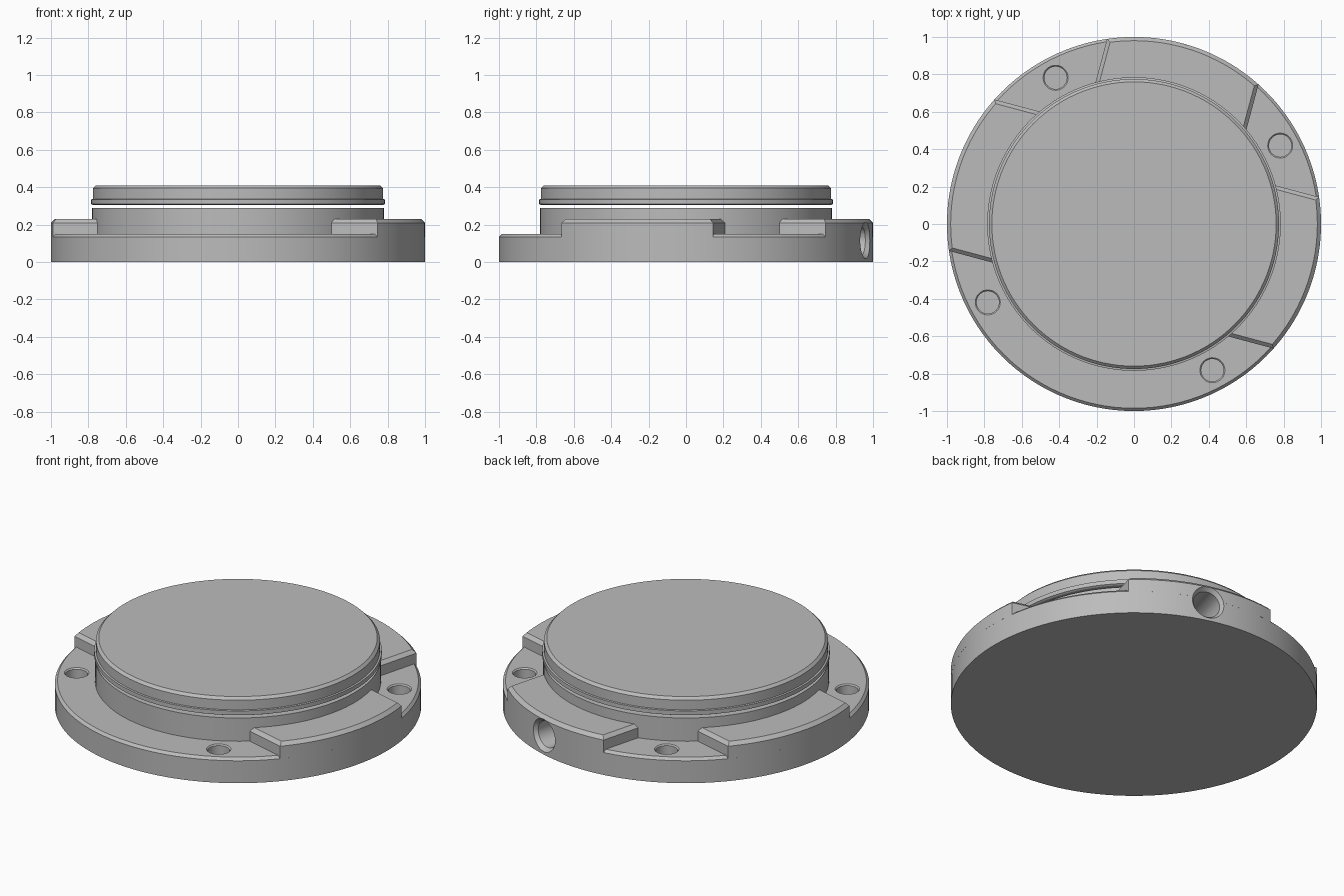
import bpy, bmesh
from math import sin, cos, asin, acos, pi, radians
from mathutils import Matrix

if "Cube" in bpy.data.objects:
    bpy.data.objects.remove(bpy.data.objects["Cube"])

SEGMENTS = 120
grey = bpy.data.materials.new("plain grey")
grey.use_nodes = True
colour = (0.5, 0.5, 0.5, 1)
grey.diffuse_color = colour
grey.node_tree.nodes["Principled BSDF"].inputs["Base Color"].default_value = colour


def finish(name, bm):
    bmesh.ops.recalc_face_normals(bm, faces=bm.faces)
    mesh = bpy.data.meshes.new(name)
    bm.to_mesh(mesh)
    bm.free()
    mesh.materials.append(grey)
    obj = bpy.data.objects.new(name, mesh)
    bpy.context.collection.objects.link(obj)
    return obj


def stack(name, rings):
    """Solid made by skinning matching rings of points, capped at both ends."""
    bm = bmesh.new()
    loops = [[bm.verts.new(p) for p in ring] for ring in rings]
    n = len(loops[0])
    for a, b in zip(loops, loops[1:]):
        for i in range(n):
            j = (i + 1) % n
            bm.faces.new((a[i], a[j], b[j], b[i]))
    bm.faces.new(loops[0][::-1])
    bm.faces.new(loops[-1])
    return finish(name, bm)


def lathe(name, profile, segments=SEGMENTS):
    angles = [2 * pi * i / segments for i in range(segments)]
    return stack(name, [[(r * cos(a), r * sin(a), z) for a in angles]
                        for r, z in profile])


def cut(target, cutter):
    mod = target.modifiers.new("cut", "BOOLEAN")
    mod.operation = "DIFFERENCE"
    mod.solver = "EXACT"
    mod.object = cutter
    bpy.context.view_layer.objects.active = target
    bpy.ops.object.modifier_apply(modifier=mod.name)


# Raised rim block between two slots whose straight walls flare outwards
TILT = radians(15)


def block_outline(turn, inset, z, steps=24):
    points = []
    for radius, forward in ((1 - inset, True), (0.75, False)):
        start = acos((0.45 - inset) / radius) - TILT + turn
        end = asin((0.395 - inset) / radius) - TILT + turn + pi / 2
        if inset:
            start = acos((0.45 - inset) / radius) - TILT + turn
        arc = [start + (end - start) * i / steps for i in range(steps + 1)]
        points += [(radius * cos(a), radius * sin(a), z)
                   for a in (arc if forward else arc[::-1])]
    return points


def rim_block(name, quarter):
    turn = quarter * pi / 2
    return stack(name, [block_outline(turn, 0, 0.135),
                        block_outline(turn, 0, 0.21),
                        block_outline(turn, 0.02, 0.23)])


# Round base with its central drum
base = lathe("base", [(1, 0), (1, 0.135), (0.985, 0.15), (0.78, 0.15), (0.78, 0.29)])
back_block = rim_block("back_block", 0)
left_block = rim_block("side_block_a", 1)
right_block = rim_block("side_block_b", 3)

# Separate cap above a thin gap
cap = lathe("cap", [(0.775, 0.305), (0.785, 0.31), (0.785, 0.335), (0.775, 0.337),
                    (0.775, 0.395), (0.76, 0.41)])

# Four screw holes in the low floor
cutters = []
for k in range(4):
    a = radians(28.2) + k * pi / 2
    hole = lathe("screw_cutter", [(0.06, 0.09), (0.06, 0.143), (0.069, 0.152), (0.069, 0.2)], 32)
    hole.data.transform(Matrix.Translation((0.887 * cos(a), 0.887 * sin(a), 0)))
    cut(base, hole)
    cutters.append(hole)

# Countersunk side hole through the rim and the back block
side = lathe("side_cutter", [(0.078, 0.7), (0.078, 0.975), (0.105, 1.01), (0.105, 1.1)], 40)
side.data.transform(Matrix.Translation((0, 0, 0.115))
                    @ Matrix.Rotation(radians(74), 4, "Z")
                    @ Matrix.Rotation(pi / 2, 4, "Y"))
cut(base, side)
cut(back_block, side)
cutters.append(side)
for c in cutters:
    bpy.data.objects.remove(c)

# Smooth shading with sharp edges kept
bpy.ops.object.select_all(action="DESELECT")
for obj in (base, back_block, left_block, right_block, cap):
    obj.select_set(True)
bpy.context.view_layer.objects.active = base
bpy.ops.object.shade_smooth_by_angle(angle=radians(25))
